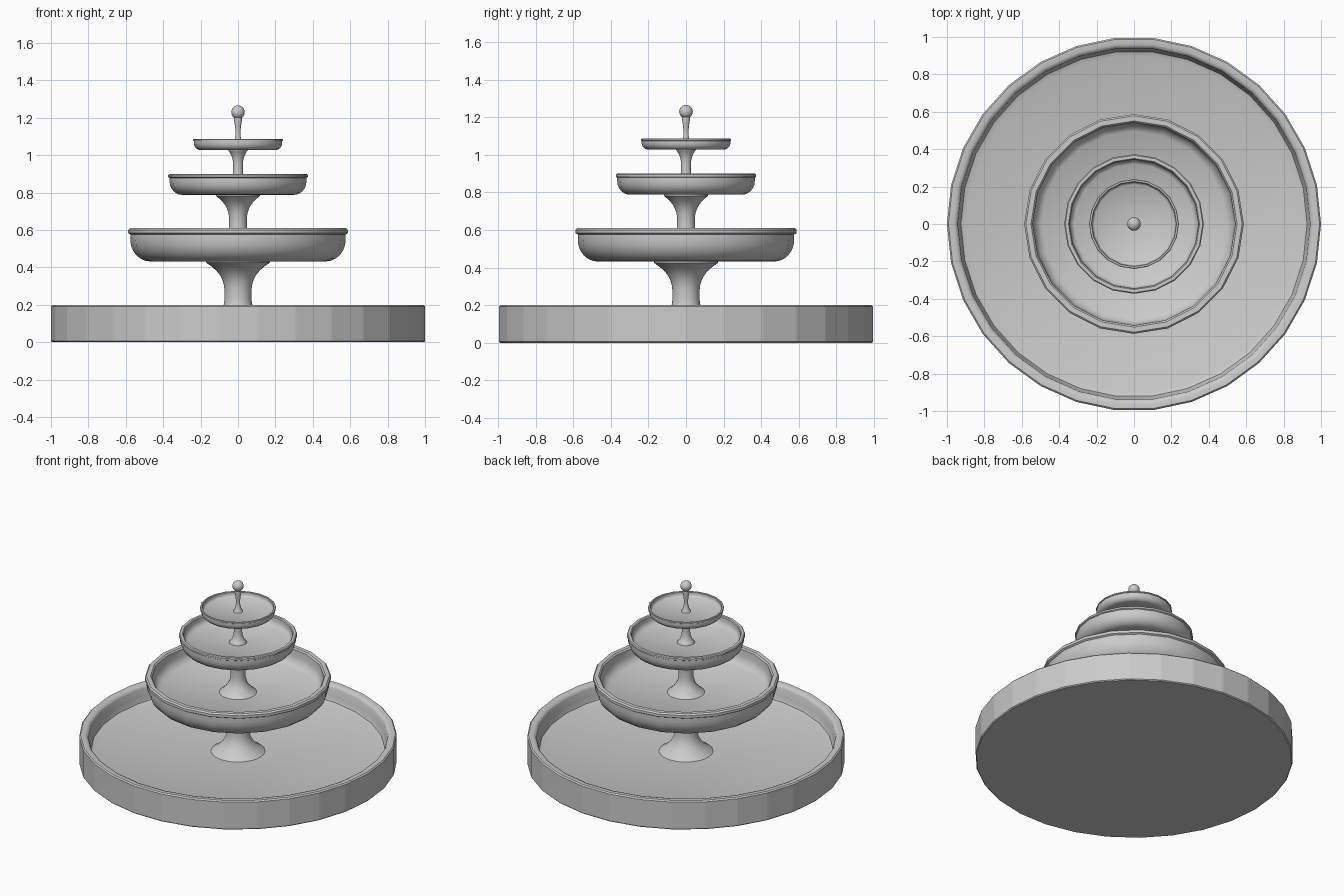
import bpy, bmesh
from math import cos, sin, pi

if "Cube" in bpy.data.objects:
    bpy.data.objects.remove(bpy.data.objects["Cube"])


def lathe(name, profile, sides, edge_angle=40):
    """Revolve an (r, z) profile about z; r = 0 makes a pole."""
    bm = bmesh.new()
    rings = []
    for r, z in profile:
        if r == 0:
            rings.append([bm.verts.new((0, 0, z))] * sides)
        else:
            rings.append([bm.verts.new((r * cos(2 * pi * i / sides), r * sin(2 * pi * i / sides), z))
                          for i in range(sides)])
    for a, b in zip(rings, rings[1:]):
        for i in range(sides):
            j = (i + 1) % sides
            bm.faces.new(list(dict.fromkeys((a[i], a[j], b[j], b[i]))))
    bmesh.ops.recalc_face_normals(bm, faces=bm.faces[:])
    mesh = bpy.data.meshes.new(name)
    bm.to_mesh(mesh)
    bm.free()
    obj = bpy.data.objects.new(name, mesh)
    bpy.context.collection.objects.link(obj)
    bpy.ops.object.select_all(action='DESELECT')
    obj.select_set(True)
    bpy.context.view_layer.objects.active = obj
    bpy.ops.object.shade_smooth_by_angle(angle=edge_angle * pi / 180)
    return obj


def stem(name, z0, z1, neck, flare):
    """Waisted stem, flared equally at both ends."""
    n = 16
    h = z1 - z0
    curve = [(neck + (flare - neck) * abs(2 * i / n - 1) ** 2.8, z0 + h * i / n) for i in range(n + 1)]
    return lathe(name, [(0, z0 - 0.01), (flare, z0 - 0.01)] + curve
                 + [(flare, z1 + 0.01), (0, z1 + 0.01)], 32)


def bowl(name, r, z0, z1, floor, lip):
    """Shallow bowl with rounded underside and a rolled lip."""
    h = z1 - z0
    body = r - lip * 0.25
    under = [(body - h * 0.6 * (1 - sin(t)), z0 + h * 0.65 * (1 - cos(t)))
             for t in (pi / 2 * k / 6 for k in range(7))]
    rim = [(body, z1 - lip * 0.75), (r, z1 - lip * 0.6), (r, z1 - lip * 0.2),
           (r - lip * 0.2, z1), (r - lip * 0.8, z1), (r - lip, z1 - lip * 0.2)]
    d = z1 - floor
    inside = [(r - lip * 1.05, z1 - d * 0.5), (r - lip - d * 0.12, z1 - d * 0.8),
              (r - lip - d * 0.4, floor), (0, floor)]
    return lathe(name, [(0, z0)] + under + rim + inside, 20)


# Ground pool: faceted wall panels with rounded rim and softened corners
pool = lathe("pool_basin", [(0, 0), (0.994, 0), (1, 0.006), (1, 0.192), (0.992, 0.2), (0.965, 0.2),
                            (0.95, 0.194), (0.942, 0.18), (0.938, 0.13), (0.925, 0.095),
                            (0.90, 0.085), (0, 0.085)], 30)
bm = bmesh.new()
bm.from_mesh(pool.data)
corners = [e for e in bm.edges if all(abs(v.co.xy.length - 1) < 1e-3 for v in e.verts)
           and abs(e.verts[0].co.z - e.verts[1].co.z) > 0.1]
bmesh.ops.bevel(bm, geom=corners, offset=0.005, segments=1, affect='EDGES')
for f in bm.faces:
    if f.calc_center_median().xy.length > 0.985:
        f.smooth = False
bm.to_mesh(pool.data)
bm.free()

# Three tiers
stem("lower_stem", 0.085, 0.425, 0.072, 0.17)
bowl("lower_bowl", 0.587, 0.432, 0.61, 0.495, 0.045)
stem("middle_stem", 0.495, 0.782, 0.047, 0.118)
bowl("middle_bowl", 0.373, 0.788, 0.90, 0.84, 0.028)
stem("upper_stem", 0.84, 1.03, 0.026, 0.056)
bowl("upper_bowl", 0.24, 1.028, 1.086, 1.055, 0.015)

# Finial: slender spindle topped by a ball
ball = [(0.036 * sin(t), 1.23 - 0.036 * cos(t)) for t in (0.6 + (pi - 0.6) * k / 10 for k in range(10))]
lathe("finial", [(0, 1.045), (0.03, 1.055), (0.02, 1.075), (0.014, 1.10), (0.013, 1.125),
                 (0.016, 1.155), (0.021, 1.185)] + ball + [(0, 1.266)], 24)
